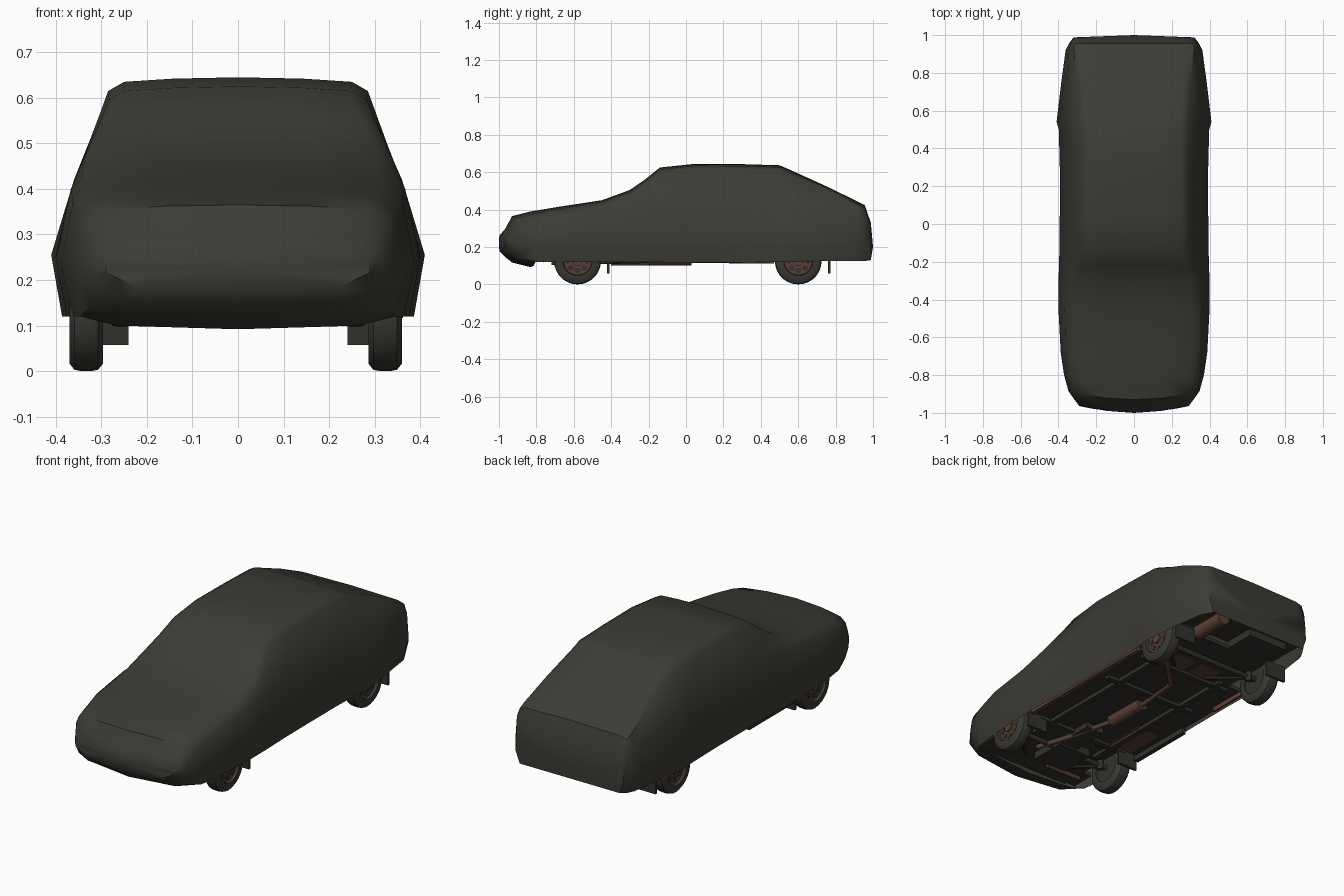
import bpy, bmesh, math
from mathutils import Vector

cube = bpy.data.objects.get("Cube")
if cube:
    bpy.data.objects.remove(cube, do_unlink=True)


def material(name, rgb):
    m = bpy.data.materials.new(name)
    m.use_nodes = True
    m.diffuse_color = (*rgb, 1)
    bsdf = m.node_tree.nodes["Principled BSDF"]
    bsdf.inputs["Base Color"].default_value = (*rgb, 1)
    bsdf.inputs["Roughness"].default_value = 0.8
    return m


CLOTH = material("dark olive cloth", (0.046, 0.044, 0.035))
RUBBER = material("tyre rubber", (0.042, 0.040, 0.033))
UNDER = material("dark underside", (0.032, 0.031, 0.026))
RUST = material("rusty brown", (0.105, 0.051, 0.034))


def finish(bm, name, mat, angle=None):
    bmesh.ops.recalc_face_normals(bm, faces=bm.faces)
    mesh = bpy.data.meshes.new(name)
    bm.to_mesh(mesh)
    bm.free()
    mesh.materials.append(mat)
    ob = bpy.data.objects.new(name, mesh)
    bpy.context.collection.objects.link(ob)
    if angle:
        bpy.ops.object.select_all(action="DESELECT")
        ob.select_set(True)
        bpy.context.view_layer.objects.active = ob
        bpy.ops.object.shade_smooth_by_angle(angle=math.radians(angle))


def box(name, mat, centre, size):
    bm = bmesh.new()
    bmesh.ops.create_cube(bm, size=1)
    for v in bm.verts:
        v.co = Vector(c * s for c, s in zip(v.co, size)) + Vector(centre)
    finish(bm, name, mat)


def rod(name, mat, a, b, r, sides=12):
    a, b = Vector(a), Vector(b)
    bm = bmesh.new()
    bmesh.ops.create_cone(bm, cap_ends=True, segments=sides, radius1=r, radius2=r, depth=(b - a).length)
    turn = (b - a).to_track_quat("Z", "Y")
    for v in bm.verts:
        v.co = turn @ v.co + (a + b) / 2
    finish(bm, name, mat, 40)


def pipe(name, mat, points, r):
    curve = bpy.data.curves.new(name, "CURVE")
    curve.dimensions = "3D"
    curve.bevel_depth = r
    curve.bevel_resolution = 2
    line = curve.splines.new("POLY")
    line.points.add(len(points) - 1)
    for p, co in zip(line.points, points):
        p.co = (*co, 1)
    curve.materials.append(mat)
    ob = bpy.data.objects.new(name, curve)
    bpy.context.collection.objects.link(ob)


# Cover sections: y, top, edge half width, shoulder height, shoulder, waist, hem
SECTIONS = [
    (-.998, .262, .28, .23, .29, .29, .205),
    (-.968, .295, .305, .25, .318, .318, .175),
    (-.93, .365, .325, .30, .34, .347, .145),
    (-.83, .39, .332, .335, .352, .37, .12),
    (-.68, .415, .338, .37, .362, .388, .12),
    (-.45, .45, .345, .40, .367, .40, .12),
    (-.3, .505, .335, .415, .36, .40, .12),
    (-.22, .56, .31, .42, .358, .397, .12),
    (-.14, .625, .283, .42, .356, .395, .12),
    (.05, .645, .285, .42, .356, .393, .12),
    (.3, .643, .285, .42, .356, .393, .12),
    (.5, .637, .285, .42, .358, .398, .12),
    (.54, .62, .285, .42, .36, .41, .12),
    (.75, .525, .30, .40, .352, .385, .125),
    (.92, .442, .318, .37, .345, .362, .125),
    (.955, .425, .318, .365, .335, .345, .125),
    (.988, .33, .305, .27, .315, .32, .13),
]


def ring(i):
    y, top, edge, zs, shoulder, waist, hem = SECTIONS[i]
    drop = .03 if y < .7 else .016
    half = [(edge * .8, hem - .02), (waist - .024, hem), (waist, hem + .45 * (zs - hem)), (shoulder, zs),
            (edge, top - drop), (edge - .035, top - drop / 3), (edge * .5, top - .003)]
    loop = [(0, hem - .028)] + half + [(0, top)] + [(-x, z) for x, z in reversed(half)]
    bow = .045 * min(1, max(0, (-.7 - y) / .25))
    return [(x, y + bow * (x / .33) ** 2, z) for x, z in loop]


# Fabric cover: lofted skin, open below except under the nose
bm = bmesh.new()
rings = [[bm.verts.new(p) for p in ring(i)] for i in range(len(SECTIONS))]
n = len(rings[0])
belly = (0, 1, n - 2, n - 1)
for i in range(len(rings) - 1):
    for j in range(n):
        if j in belly and i > 2:
            continue
        k = (j + 1) % n
        bm.faces.new((rings[i][j], rings[i][k], rings[i + 1][k], rings[i + 1][j]))
nose = bm.verts.new((0, -1, .225))
for j in range(n):
    bm.faces.new((rings[0][j], rings[0][(j + 1) % n], nose))
tail = bm.verts.new((0, 1, .2))
for j in range(1, n - 1):
    if j not in belly:
        bm.faces.new((rings[-1][j], rings[-1][j + 1], tail))
bm.faces.new((rings[-1][2], rings[-1][n - 2], tail))
loose = [v for v in bm.verts if not v.link_faces]
bmesh.ops.delete(bm, geom=loose, context="VERTS")
finish(bm, "car_cover", CLOTH, 44)

# Wheels
TYRE = [(-.037, .078), (-.037, .108), (-.026, .122), (-.01, .125),
        (.01, .125), (.026, .122), (.037, .108), (.037, .078), (.02, .074)]


def wheel(label, x, y, side):
    centre = Vector((x, y, .125))
    bm = bmesh.new()
    verts = [bm.verts.new((a, 0, r)) for a, r in TYRE]
    edges = [bm.edges.new(e) for e in zip(verts, verts[1:])]
    bmesh.ops.spin(bm, geom=verts + edges, axis=(1, 0, 0), cent=(0, 0, 0), angle=math.tau, steps=28)
    bmesh.ops.remove_doubles(bm, verts=bm.verts, dist=.0005)
    bmesh.ops.translate(bm, verts=bm.verts, vec=centre)
    finish(bm, label + "_tyre", RUBBER, 40)
    out = Vector((side, 0, 0))
    rod(label + "_rim", RUST, centre - out * .02, centre + out * .022, .08, 24)
    rod(label + "_inner_drum", UNDER, centre - out * .03, centre - out * .019, .08, 24)
    rod(label + "_hub", RUST, centre, centre + out * .034, .026)
    for s in range(8):
        a = s * math.tau / 8
        slot = centre + Vector((side * .022, math.cos(a) * .052, math.sin(a) * .052))
        rod(label + "_rim_hole", UNDER, slot, slot + out * .003, .016, 8)


for end, y in (("front", -.58), ("rear", .60)):
    for name, side in (("left", 1), ("right", -1)):
        wheel(f"{end}_{name}", side * .328 - .005, y, side)
        box(f"{end}_{name}_mudflap", UNDER, (side * .30, y + .165, .1), (.12, .014, .085))
        rod(f"{end}_{name}_damper", UNDER, (side * .26, y, .1), (side * .25, y + .02, .22), .018)
        rod(f"{end}_{name}_arm", UNDER, (side * .28, y, .125), (side * .1, y - .16, .13), .01, 8)
    rod(f"{end}_axle", UNDER, (-.3, y, .125), (.3, y, .125), .014)

# Floor pan with gaps for the wheels
box("floor_pan", UNDER, (0, -.07, .155), (.53, 1.6, .02))
box("middle_floor", UNDER, (0, .01, .155), (.74, .84, .02))
box("tail_floor", UNDER, (0, .84, .2), (.66, .24, .02))
box("nose_floor", UNDER, (0, -.79, .155), (.64, .13, .02))
box("right_sill", UNDER, (-.35, -.21, .115), (.025, .38, .03))
box("right_sill_rust", RUST, (-.34, .35, .124), (.01, .24, .026))
box("left_sill_rust", RUST, (.35, .03, .132), (.025, .84, .03))
box("front_floor_rust", RUST, (-.25, -.3, .144), (.15, .24, .006))
for side in (1, -1):
    box("chassis_rail", UNDER, (side * .2, -.05, .138), (.03, 1.0, .025))
    box("rear_floor_rust", RUST, (side * .08, .47, .144), (.13, .11, .006))
for y in (-.42, .12, .40):
    box("cross_member", UNDER, (0, y, .138), (.56, .03, .022))
rod("front_rust_bar", RUST, (-.27, -.76, .13), (-.06, -.76, .13), .012)

# Engine, gearbox and tank
box("engine_sump", UNDER, (-.04, -.62, .135), (.2, .2, .06))
box("gearbox", UNDER, (0, -.43, .14), (.11, .24, .05))
box("fuel_tank", UNDER, (-.14, .8, .175), (.24, .2, .05))

# Exhaust
pipe("exhaust_pipe", RUST, [(.11, -.64, .122), (.04, -.42, .122), (-.02, -.2, .127), (-.03, .05, .127),
                            (-.01, .28, .128), (.17, .46, .135), (.18, .6, .16), (.18, .75, .166)], .013)
rod("middle_silencer", RUST, (-.025, -.2, .134), (-.03, .03, .134), .034, 16)
rod("rear_silencer", RUST, (.18, .73, .166), (.18, .93, .166), .037, 16)
